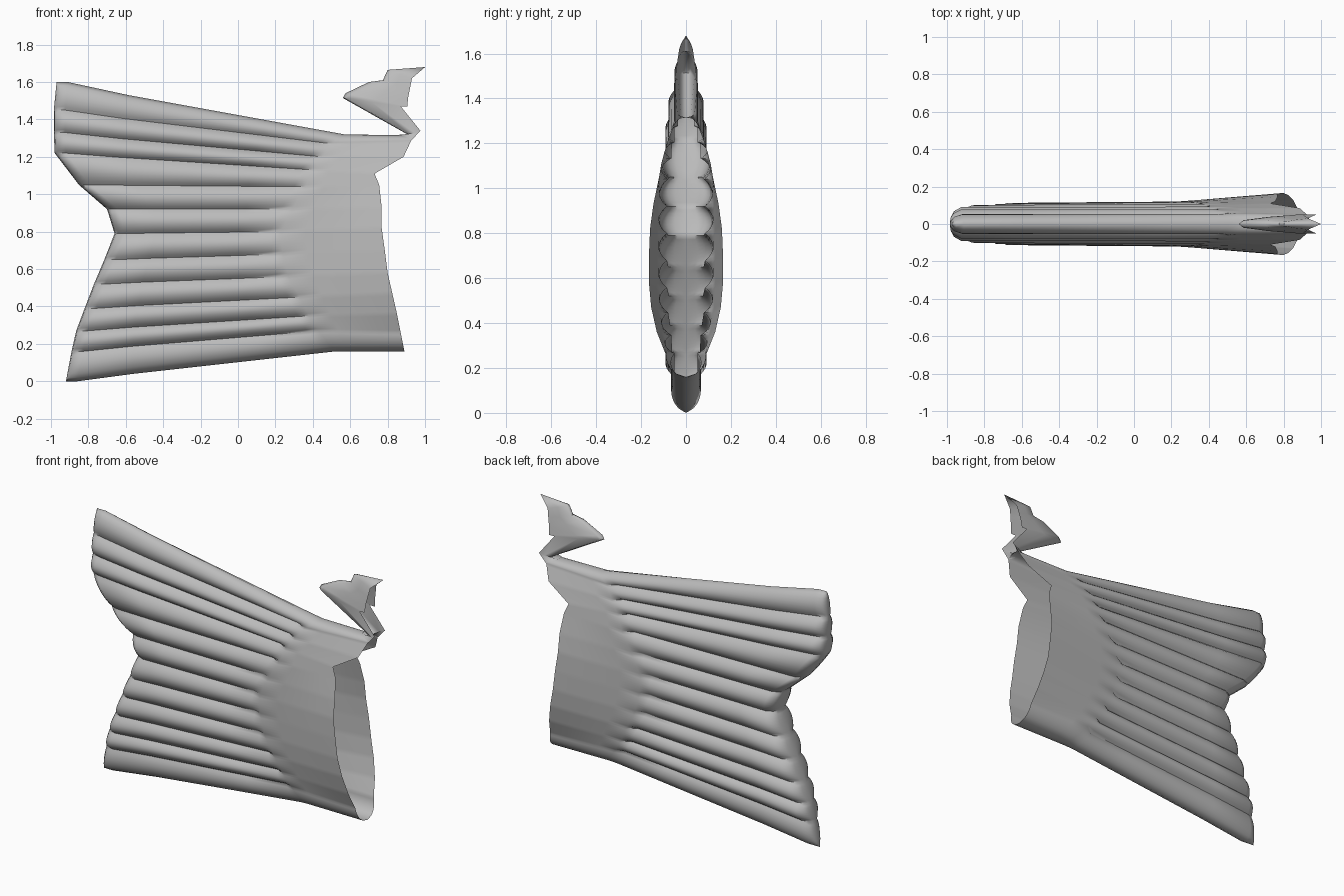
import bpy
import math

if "Cube" in bpy.data.objects:
    bpy.data.objects.remove(bpy.data.objects["Cube"])

GREY = (0.5, 0.5, 0.5, 1.0)
mat = bpy.data.materials.new("plain grey")
mat.use_nodes = True
mat.diffuse_color = GREY
bsdf = mat.node_tree.nodes["Principled BSDF"]
bsdf.inputs["Base Color"].default_value = GREY
bsdf.inputs["Roughness"].default_value = 0.6

# Stations from the bottom edge to the top edge, one per groove: (x, z)
REAR = [(-.92, 0), (-.89, .16), (-.865, .27), (-.82, .39), (-.77, .52), (-.715, .65), (-.66, .79),
        (-.70, .92), (-.85, 1.05), (-.98, 1.22), (-.985, 1.33), (-.985, 1.45), (-.97, 1.6)]
WAIST = [(.52, .16), (.43, .27), (.38, .35), (.33, .45), (.27, .56), (.24, .68), (.23, .80),
         (.29, .92), (.36, 1.04), (.40, 1.13), (.45, 1.2), (.5, 1.27), (.57, 1.32)]
MOUTH = [(.89, .16), (.87, .26), (.85, .36), (.825, .47), (.80, .58), (.785, .70), (.768, .82),
         (.768, .93), (.755, 1.05), (.73, 1.11), (.885, 1.2), (.925, 1.285), (.92, 1.315)]
# Half widths at the same stations
REAR_W = [0, .05, .062, .07, .075, .078, .078, .075, .07, .062, .05, .035, 0]
WAIST_W = [0, .085, .10, .115, .12, .12, .12, .12, .115, .10, .085, .06, 0]
MOUTH_W = [0, .09, .13, .155, .165, .165, .16, .145, .12, .11, .085, .05, 0]
RIBS = len(REAR) - 1
STEPS = 8
DEPTH = .035


def lerp(a, b, f):
    return a + (b - a) * f


def point(table, k, f):
    return [lerp(a, b, f) for a, b in zip(table[k], table[k + 1])]


def width(table, k, f):
    """Half width between stations, rounded off towards the two outer edges."""
    if k == 0:
        return table[1] * math.sqrt(1 - (1 - f) ** 2)
    if k == RIBS - 1:
        return table[k] * math.sqrt(1 - f * f)
    return lerp(table[k], table[k + 1], f)


def build(name, rows):
    """Skin a grid of points on the near side and mirror it across the middle."""
    n = len(rows[0])
    verts = [p for row in rows for p in row]
    faces = [(j * n + i, j * n + i + 1, (j + 1) * n + i + 1, (j + 1) * n + i)
             for j in range(len(rows) - 1) for i in range(n - 1)]
    mesh = bpy.data.meshes.new(name)
    mesh.from_pydata(verts, [], faces)
    mesh.materials.append(mat)
    obj = bpy.data.objects.new(name, mesh)
    bpy.context.collection.objects.link(obj)
    mirror = obj.modifiers.new("mirror", "MIRROR")
    mirror.use_axis = (False, True, False)
    mirror.merge_threshold = .0005
    bpy.ops.object.select_all(action="DESELECT")
    obj.select_set(True)
    bpy.context.view_layer.objects.active = obj
    bpy.ops.object.shade_smooth_by_angle(angle=math.radians(50))
    return obj


def body_row(k, f):
    """One strip from the closed rear edge to the open mouth."""
    rear, waist, mouth = (point(t, k, f) for t in (REAR, WAIST, MOUTH))
    rw, ww, mw = (width(t, k, f) for t in (REAR_W, WAIST_W, MOUTH_W))
    bump = DEPTH * math.sin(math.pi * f) ** .8
    if k in (0, RIBS - 1):
        bump *= .6
    groove = max(ww - DEPTH, ww * .6)
    row = []
    # rounded rear cap
    for dx, share in ((0, 0), (.005, .45), (.02, .75), (.06, 1)):
        row.append((rear[0] + dx, -(rw + bump) * share, rear[1]))
    # ribs, with the grooves running out just before the waist
    length = waist[0] - rear[0]
    for s in (.25, .5, .75, 1 - .06 / length):
        w = lerp(rw, groove, s) + bump
        row.append((lerp(rear[0], waist[0], s), -w, lerp(rear[1], waist[1], s)))
    # smooth flared mouth
    for s in (0, .25, .5, .75, 1):
        row.append((lerp(waist[0], mouth[0], s), -lerp(ww, mw, s), lerp(waist[1], mouth[1], s)))
    return row


rows = [body_row(k, i / STEPS) for k in range(RIBS) for i in range(STEPS)]
rows.append(body_row(RIBS - 1, 1))
build("ribbed_fin_shell", rows)

# Folded hook: (spine x, spine z, rim x, rim z, rim half width)
HOOK = [(.86, 1.32, .925, 1.285, .05), (.915, 1.315, .975, 1.34, .05),
        (.56, 1.515, .87, 1.47, .05), (.575, 1.54, .905, 1.47, .05),
        (.70, 1.60, .91, 1.52, .045), (.775, 1.61, .92, 1.57, .038),
        (.80, 1.665, .93, 1.62, .03), (1.0, 1.68, 1.0, 1.68, 0)]
hook_rows = []
for sx, sz, rx, rz, w in HOOK:
    hook_rows.append([(lerp(sx, rx, s), -w * share, lerp(sz, rz, s))
                      for s, share in ((0, 0), (.08, .4), (.5, .75), (1, 1))])
build("folded_hook", hook_rows)
